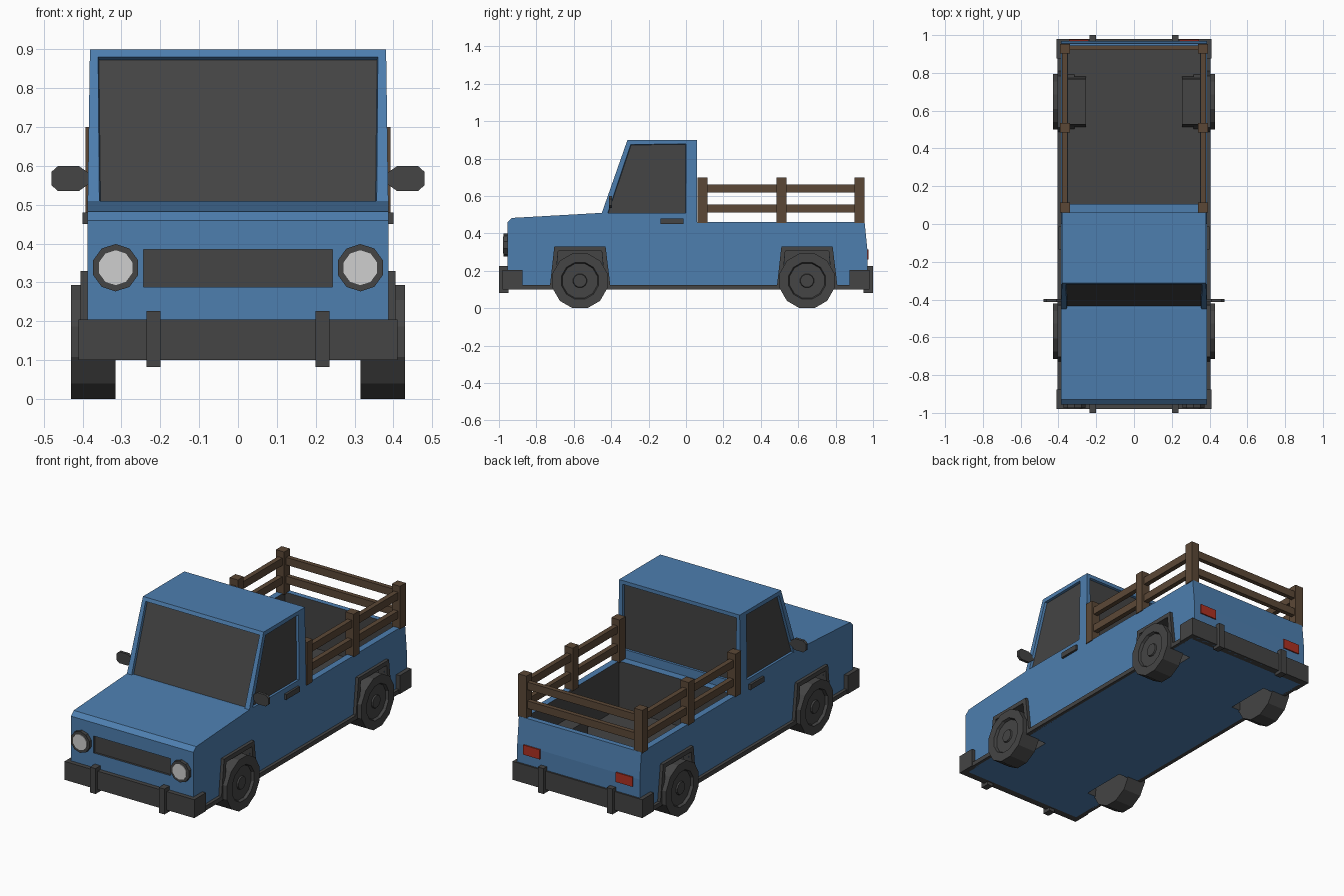
import bpy, bmesh, math
from mathutils import Vector, Matrix

if "Cube" in bpy.data.objects:
    bpy.data.objects.remove(bpy.data.objects["Cube"])


def material(name, rgb):
    m = bpy.data.materials.new(name)
    m.diffuse_color = (*rgb, 1)
    m.use_nodes = True
    m.node_tree.nodes["Principled BSDF"].inputs["Base Color"].default_value = m.diffuse_color
    return m


BLUE = material("blue_paint", (0.075, 0.21, 0.43))
DARK = material("dark_grey", (0.058, 0.058, 0.058))
WOOD = material("brown_wood", (0.105, 0.064, 0.037))
LENS = material("pale_lens", (0.62, 0.62, 0.62))
RED = material("red_lens", (0.42, 0.03, 0.016))


def finish(name, bm, *mats):
    bmesh.ops.recalc_face_normals(bm, faces=bm.faces)
    me = bpy.data.meshes.new(name)
    bm.to_mesh(me)
    bm.free()
    for m in mats:
        me.materials.append(m)
    ob = bpy.data.objects.new(name, me)
    bpy.context.collection.objects.link(ob)
    return ob


def prism_mesh(pts, a, b, axis="X"):
    """Extrude a (y,z) profile along x, or an (x,z) profile along y."""
    bm = bmesh.new()
    place = (lambda p, t: (t, p[0], p[1])) if axis == "X" else (lambda p, t: (p[0], t, p[1]))
    lo = [bm.verts.new(place(p, a)) for p in pts]
    hi = [bm.verts.new(place(p, b)) for p in pts]
    bm.faces.new(lo)
    bm.faces.new(hi)
    for i in range(len(pts)):
        j = (i + 1) % len(pts)
        bm.faces.new((lo[i], lo[j], hi[j], hi[i]))
    bmesh.ops.recalc_face_normals(bm, faces=bm.faces)
    return bm


def prism(name, pts, a, b, mat, axis="X"):
    return finish(name, prism_mesh(pts, a, b, axis), mat)


def box(name, x, y, z, mat):
    return prism(name, [(y[0], z[0]), (y[1], z[0]), (y[1], z[1]), (y[0], z[1])], x[0], x[1], mat)


def disc(name, centre, r, depth, n, turn, axis, mat, dishes=()):
    """Cylinder facing along axis; dishes are (inset, depth) steps on its outer face."""
    bm = bmesh.new()
    bmesh.ops.create_cone(bm, cap_ends=True, segments=n, radius1=r, radius2=r, depth=depth)
    bmesh.ops.rotate(bm, verts=bm.verts, matrix=Matrix.Rotation(turn, 3, "Z"))
    face = max(bm.faces, key=lambda f: f.calc_center_median().z)
    for inset, d in dishes:
        bmesh.ops.inset_region(bm, faces=[face], thickness=inset, depth=d)
    rot = Vector((0, 0, 1)).rotation_difference(Vector(axis)).to_matrix()
    bmesh.ops.rotate(bm, verts=bm.verts, matrix=rot)
    bmesh.ops.translate(bm, verts=bm.verts, vec=centre)
    return finish(name, bm, mat)


W = 0.387                  # half width of the body
AXLES = (-0.567, 0.647)


def arch(c, grow=0.0, low=0.05):
    return [(c - 0.137 - grow, low), (c - 0.116 - grow, 0.305 + grow),
            (c + 0.116 + grow, 0.305 + grow), (c + 0.137 + grow, low)]


# Lower body, with bed, wheel openings and grille cut in dark grey
body = prism("body", [(-0.955, 0.10), (-0.955, 0.46), (-0.93, 0.483), (-0.45, 0.51), (0.06, 0.51),
                      (0.06, 0.46), (0.955, 0.46), (0.97, 0.31), (0.97, 0.10)], -W, W, BLUE)
body.data.materials.append(DARK)
cutters = [box("bed_cutter", (-0.35, 0.35), (0.105, 0.925), (0.19, 0.7), DARK),
           box("grille_cutter", (-0.243, 0.243), (-1.1, -0.943), (0.288, 0.385), DARK)]
for s in (-1, 1):
    for c in AXLES:
        cutters.append(prism("wheel_cutter", arch(c), s * 0.26, s * 0.5, DARK))
bpy.context.view_layer.objects.active = body
for cutter in cutters:
    cutter.hide_render = True
    mod = body.modifiers.new("cut", "BOOLEAN")
    mod.operation = "DIFFERENCE"
    mod.solver = "EXACT"
    mod.material_mode = "TRANSFER"
    mod.object = cutter
    bpy.ops.object.modifier_apply(modifier=mod.name)
for cutter in cutters:
    bpy.data.objects.remove(cutter)

# Cab with inset windows on front, back and both sides
bm = prism_mesh([(-0.45, 0.51), (-0.313, 0.90), (0.06, 0.90), (0.06, 0.51)], -W, W)
for v in bm.verts:
    if v.co.z > 0.8:
        v.co.x *= 0.985
bmesh.ops.delete(bm, geom=[f for f in bm.faces if f.normal.z < -0.9], context="FACES_ONLY")
for pane in [f for f in bm.faces if f.normal.z < 0.8]:
    bmesh.ops.inset_region(bm, faces=[pane], thickness=0.03)
    if abs(pane.normal.x) > 0.8:
        for v in pane.verts:
            if v.co.y > 0:
                v.co.y = 0.0
    bmesh.ops.inset_region(bm, faces=[pane], thickness=0.003, depth=-0.014)
    pane.material_index = 1
finish("cab", bm, BLUE, DARK)

# Rocker and wheel arch trim: one ribbon profile per side
upper, lower = [(-0.9, 0.125)], [(-0.9, 0.10)]
for c in AXLES:
    upper += [(c - 0.16, 0.125), (c - 0.137, 0.33), (c + 0.137, 0.33), (c + 0.162, 0.125)]
    lower += arch(c, 0, 0.10)
upper.append((0.9, 0.125))
lower.append((0.9, 0.10))

for s in (-1, 1):
    side = "right" if s > 0 else "left"
    prism("arch_trim_" + side, upper + lower[::-1], s * 0.38, s * 0.405, DARK)

    # Wheels with dished rims and hubs
    for c, end in zip(AXLES, ("front", "rear")):
        disc(f"{end}_wheel_{side}", (s * 0.3725, c, 0.147), 0.152, 0.115, 12, math.pi / 12,
             (s, 0, 0), DARK, [(0.05, 0), (0.006, -0.015), (0.058, 0), (0.003, 0.008)])

    # Wheel housing showing inside the bed
    bm = prism_mesh(arch(AXLES[1], 0.004, 0.12), s * 0.255, s * 0.384)
    bmesh.ops.delete(bm, geom=[f for f in bm.faces if f.normal.z < -0.9 or f.normal.x * s > 0.9],
                     context="FACES_ONLY")
    finish("bed_wheel_housing_" + side, bm, DARK)

    # Door handle and mirror
    box("door_handle_" + side, (s * 0.38, s * 0.40), (-0.135, -0.013), (0.45, 0.48), DARK)
    prism("mirror_" + side, [(s * x, z) for x, z in
          [(0.375, 0.56), (0.41, 0.535), (0.463, 0.535), (0.48, 0.55), (0.48, 0.585),
           (0.463, 0.60), (0.41, 0.60), (0.375, 0.575)]], -0.412, -0.396, DARK, "Y")

    # Headlight and tail light
    disc("headlight_ring_" + side, (s * 0.315, -0.96, 0.338), 0.061, 0.03, 10, 0, (0, -1, 0), DARK)
    disc("headlight_lens_" + side, (s * 0.315, -0.974, 0.338), 0.045, 0.008, 10, 0, (0, -1, 0), LENS)
    box("tail_light_" + side, (s * 0.24, s * 0.345), (0.96, 0.977), (0.26, 0.315), RED)

    # Wooden side posts and rails
    for i, y in enumerate((0.088, 0.51, 0.928)):
        box(f"bed_post_{side}_{i}", (s * 0.34, s * 0.392), (y - 0.026, y + 0.026), (0.455, 0.70), WOOD)
    for i, z in enumerate((0.513, 0.62)):
        box(f"side_rail_{side}_{i}", (s * 0.352, s * 0.38), (0.09, 0.93), (z, z + 0.043), WOOD)

# Rear rails
for i, z in enumerate((0.513, 0.62)):
    box(f"rear_rail_{i}", (-0.36, 0.36), (0.92, 0.946), (z, z + 0.043), WOOD)

# Wraparound bumpers with upright guards
for e, end in ((-1, "front"), (1, "rear")):
    box(end + "_bumper", (-0.41, 0.41), (e * 0.94, e * 0.98), (0.10, 0.205), DARK)
    for s in (-1, 1):
        box(end + "_bumper_end", (s * 0.38, s * 0.41), (e * 0.875, e * 0.94), (0.10, 0.205), DARK)
        box(end + "_bumper_guard", (s * 0.2, s * 0.236), (e * 0.95, e * 1.0), (0.082, 0.227), DARK)
